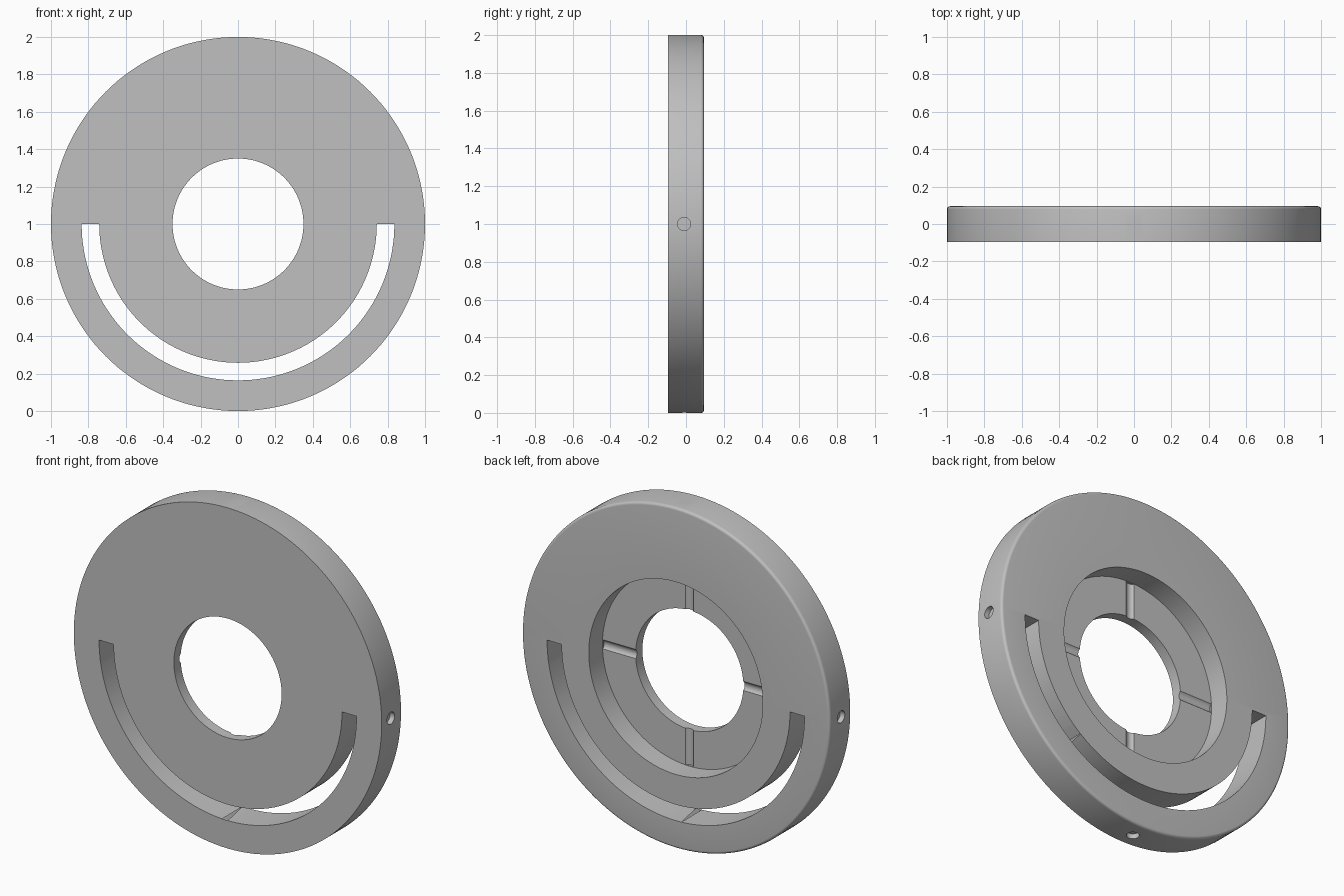
import bpy, bmesh, math
from mathutils import Matrix, Vector

if "Cube" in bpy.data.objects:
    bpy.data.objects.remove(bpy.data.objects["Cube"])

HALF = 0.095      # half thickness of the disc
FLOOR = -0.032    # y of the recess floor
HOLE_Y = -0.01    # y of the small radial holes
FILLET = 0.016

grey = bpy.data.materials.new("plain_grey")
grey.diffuse_color = (0.53, 0.53, 0.53, 1)
grey.use_nodes = True
grey.node_tree.nodes["Principled BSDF"].inputs["Base Color"].default_value = grey.diffuse_color


def add_object(name, bm):
    bmesh.ops.recalc_face_normals(bm, faces=bm.faces)
    mesh = bpy.data.meshes.new(name)
    bm.to_mesh(mesh)
    bm.free()
    mesh.materials.append(grey)
    obj = bpy.data.objects.new(name, mesh)
    bpy.context.collection.objects.link(obj)
    return obj


def lathe(name, profile, start, sweep, steps):
    """Sweep a closed (radius, y) profile around the disc axis."""
    bm = bmesh.new()
    full = sweep >= 2 * math.pi - 1e-6
    rings = []
    for i in range(steps if full else steps + 1):
        a = start + sweep * i / steps
        rings.append([bm.verts.new((r * math.cos(a), y, 1 + r * math.sin(a)))
                      for r, y in profile])
    n = len(profile)
    for i in range(steps):
        p, q = rings[i], rings[(i + 1) % len(rings)]
        for j in range(n):
            k = (j + 1) % n
            bm.faces.new((p[j], p[k], q[k], q[j]))
    if not full:
        bm.faces.new(rings[0])
        bm.faces.new(rings[-1])
    return add_object(name, bm)


def radial_pin(name, angle, r0, r1, radius=0.035):
    """Small cylinder lying along a radius of the disc."""
    d = Vector((math.cos(angle), 0, math.sin(angle)))
    centre = d * (r0 + r1) / 2 + Vector((0, HOLE_Y, 1))
    bm = bmesh.new()
    bmesh.ops.create_cone(
        bm, cap_ends=True, segments=32, radius1=radius, radius2=radius, depth=r1 - r0,
        matrix=Matrix.Translation(centre) @ d.to_track_quat('Z', 'Y').to_matrix().to_4x4())
    return add_object(name, bm)


# Disc with centre hole, rear recess and rounded rear rim
fillet = [(1 - FILLET + FILLET * math.cos(t), HALF - FILLET + FILLET * math.sin(t))
          for t in (math.pi / 2 * i / 5 for i in range(6))]
profile = [(0.35, -HALF), (1, -HALF)] + fillet + [(0.565, HALF), (0.565, FLOOR), (0.35, FLOOR)]
disc = lathe("slotted_disc", profile, 0, 2 * math.pi, 144)

# Half-circle slot through the lower half
cutters = [lathe("slot_cutter", [(0.742, -0.2), (0.836, -0.2), (0.836, 0.2), (0.742, 0.2)],
                 -math.pi, math.pi, 72)]

# Four grooves in the recess floor and four shallow holes in the rim
for i in range(4):
    a = i * math.pi / 2
    cutters.append(radial_pin("groove_cutter", a, 0.25, 0.5625))
    cutters.append(radial_pin("rim_hole_cutter", a, 0.97, 1.1))

bpy.context.view_layer.objects.active = disc
disc.select_set(True)
for c in cutters:
    c.hide_render = True
    mod = disc.modifiers.new("cut", 'BOOLEAN')
    mod.operation = 'DIFFERENCE'
    mod.solver = 'EXACT'
    mod.object = c
    bpy.ops.object.modifier_apply(modifier=mod.name)
    bpy.data.objects.remove(c)

bpy.ops.object.shade_smooth_by_angle(angle=math.radians(30))
